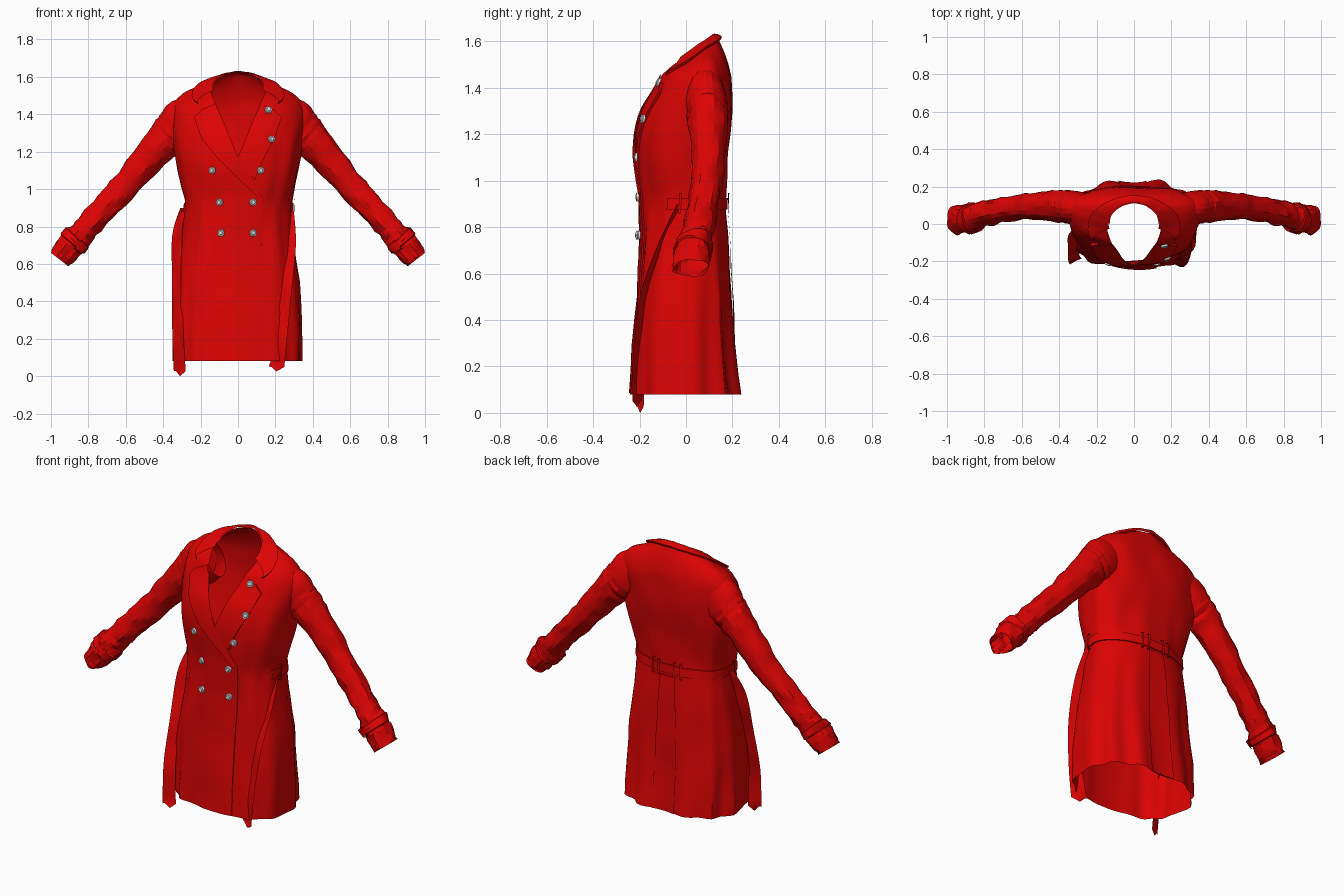
import bpy, bmesh, math
from mathutils import Vector, Matrix, noise
from mathutils.bvhtree import BVHTree

if "Cube" in bpy.data.objects:
    bpy.data.objects.remove(bpy.data.objects["Cube"])


def material(name, colour):
    m = bpy.data.materials.new(name)
    m.use_nodes = True
    m.diffuse_color = colour
    m.node_tree.nodes["Principled BSDF"].inputs["Base Color"].default_value = colour
    return m


RED = material("red cloth", (0.72, 0.001, 0.001, 1))
SILVER = material("silver button", (0.8, 0.8, 0.8, 1))


def finish(name, bm, mat=RED, angle=28):
    me = bpy.data.meshes.new(name)
    bm.to_mesh(me)
    bm.free()
    ob = bpy.data.objects.new(name, me)
    bpy.context.collection.objects.link(ob)
    me.materials.append(mat)
    bpy.ops.object.select_all(action="DESELECT")
    ob.select_set(True)
    bpy.context.view_layer.objects.active = ob
    bpy.ops.object.shade_smooth_by_angle(angle=math.radians(angle))


def skin(rows, closed=False):
    """Join rows of points into a sheet or tube."""
    bm = bmesh.new()
    vs = [[bm.verts.new(p) for p in row] for row in rows]
    n = len(vs[0])
    for a, b in zip(vs, vs[1:]):
        for i in range(n if closed else n - 1):
            j = (i + 1) % n
            bm.faces.new((a[i], a[j], b[j], b[i]))
    return bm


def spline(keys, t):
    """Catmull-Rom blend of key tuples at position t."""
    i = min(int(t), len(keys) - 2)
    f = t - i
    a, b, c, d = (keys[max(0, min(len(keys) - 1, k))] for k in range(i - 1, i + 3))
    return [q + 0.5 * f * (r - p + f * (2 * p - 5 * q + 4 * r - s + f * (3 * (q - r) + s - p)))
            for p, q, r, s in zip(a, b, c, d)]


# Torso rings: height, half width, front y, back y, widest y, tilt, squareness
RINGS = [
    (.08, .335, -.23, .225, -.02, 0, .72),
    (.4, .33, -.215, .2, -.02, 0, .75),
    (.7, .303, -.198, .185, 0, 0, .8),
    (.9, .283, -.195, .172, 0, 0, .85),
    (1, .3, -.205, .172, .01, 0, .85),
    (1.1, .322, -.218, .18, .03, 0, .85),
    (1.2, .34, -.213, .19, .05, 0, .85),
    (1.3, .35, -.19, .195, .07, 0, .85),
    (1.38, .355, -.15, .195, .08, .05, .85),
    (1.44, .345, -.125, .19, .08, .15, .9),
    (1.485, .3, -.115, .17, .06, .3, .95),
    (1.51, .23, -.11, .152, .04, .45, 1),
    (1.53, .17, -.105, .135, .02, .6, 1),
    (1.545, .13, -.1, .11, 0, .7, 1)]
TOP = len(RINGS) - 1


def level(z):
    for i, (a, b) in enumerate(zip(RINGS, RINGS[1:])):
        if z <= b[0]:
            return i + (z - a[0]) / (b[0] - a[0])


def surface(theta, v, off=0.0):
    z, hw, yf, yb, yc, tilt, p = spline(RINGS, v)
    c, s = math.cos(theta), math.sin(theta)
    # loose pleats in the skirt, fullest at the back hem
    drop = max(0, 0.85 - z) / 0.77
    off += drop * (0.012 * math.sin(theta * 11) * (1 if s > 0 else 0.4) + 0.002)
    off += 0.012 * noise.noise(Vector((c * 3, s * 3, z * 5))) * (1 if v < 9 else 0.3)
    x = math.copysign(abs(c) ** p, c) * (hw + off)
    depth = (yb - yc if s > 0 else yc - yf) + off
    y = yc + math.copysign(abs(s) ** p, s) * depth
    up = off if v > 9 else 0
    return Vector((x, y, z + tilt * y + up))


# Coat body with a V neck opening
SEG = 72
bm = skin([[surface(2 * math.pi * i / SEG, k / 3) for i in range(SEG)]
           for k in range(TOP * 3 + 1)], True)
bmesh.ops.recalc_face_normals(bm, faces=bm.faces)
BODY = BVHTree.FromBMesh(bm)
V_LOW, V_SLOPE = 1.17, 2.4
for side in (-1, 1):
    front = [f for f in bm.faces if f.calc_center_median().y < 0 and f.calc_center_median().z > 1]
    geom = front + list({e for f in front for e in f.edges}) + list({v for f in front for v in f.verts})
    bmesh.ops.bisect_plane(bm, geom=geom, plane_co=(0, 0, V_LOW),
                           plane_no=(side * V_SLOPE, 0, -1))
gone = [f for f in bm.faces for c in [f.calc_center_median()]
        if c.y < 0 and c.z > V_LOW + V_SLOPE * abs(c.x)]
bmesh.ops.delete(bm, geom=gone, context="FACES")
finish("coat_body", bm)


def on_front(x, z, off):
    hit, normal, _, _ = BODY.ray_cast(Vector((x, -1, z)), Vector((0, 1, 0)))
    if hit is None or hit.y > 0:
        return Vector((x, -.1, z)), Vector((0, -1, 0))
    if normal.y > 0:
        normal = -normal
    return hit + normal * off, normal


def patch(name, inner, outer, off_in, off_out, cols=6, steps=4):
    """Cloth panel lying on the coat front between two edge lines of (x, z)."""
    rows = []
    for k in range((len(inner) - 1) * steps + 1):
        i = min(k // steps, len(inner) - 2)
        f = k / steps - i
        a = Vector(inner[i]).lerp(Vector(inner[i + 1]), f)
        b = Vector(outer[i]).lerp(Vector(outer[i + 1]), f)
        row = []
        for c in range(cols + 1):
            q = a.lerp(b, c / cols)
            row.append(on_front(q.x, q.y, off_in + (off_out - off_in) * c / cols)[0])
        row.append(on_front(b.x, b.y, 0)[0])
        rows.append(row)
    finish(name, skin(rows))


# Lapels; the right one wraps across the chest
INNER = [(.12, 1.455), (.1, 1.41), (.058, 1.31), (0, 1.17)]
OUTER = [(.19, 1.42), (.23, 1.38), (.19, 1.27), (.12, 1.13)]
patch("left_lapel", INNER + [(.04, 1.1)], OUTER + [(.09, 1.05)], .006, .012)
patch("right_lapel", [(-x, z) for x, z in INNER] + [(.07, 1.07), (.135, .95)],
      [(-x, z) for x, z in OUTER[:3]] + [(-.11, 1.17), (.0, 1.06), (.11, .95)], .008, .014)

# Overlapping front panel
patch("front_overlap", [(-.12, .96), (-.12, .5), (-.12, .085)],
      [(.13, .96), (.12, .5), (.12, .085)], .002, .007, steps=8)

# Narrow folded collar that widens into front points
rows = []
for k in range(7):
    t = k / 6
    start = math.radians(-50 + 36 * t)
    row = []
    for i in range(49):
        base = 11.6 - 1.9 * abs(i / 24 - 1) ** 3
        theta = start + (math.pi - 2 * start) * i / 48
        row.append(surface(theta, base + (TOP - base) * t, .011 - .006 * t))
    rows.append(row)
rows.insert(0, [p - Vector((p.x * .03, p.y * .03, .011)) for p in rows[0]])
finish("collar", skin(rows))


def band(name, lo, hi, heights, off, n):
    """Raised strip following the coat between two angles."""
    prof = [(heights[0], 0)] + [(z, off) for z in heights] + [(heights[-1], 0)]
    lo, hi = math.radians(lo), math.radians(hi)
    finish(name, skin([[surface(lo + (hi - lo) * i / n, level(z), o) for i in range(n + 1)]
                       for z, o in prof]))


# Belt around the sides and back, its loops, and the back vent flap
band("belt", -20, 200, (.87, .92), .007, 50)
for k, deg in enumerate((-5, 76, 83, 97, 104, 185)):
    band("belt_loop_%d" % k, deg - 1.2, deg + 1.2, (.85, .94), .014, 2)
band("back_vent", 84, 98, [.081 + .077 * k for k in range(11)], .008, 6)


# Hanging belt ends
def strap(name, path, width):
    rows = []
    for k in range(25):
        x, y, z, w = spline(path, k / 24 * (len(path) - 1))
        side = Vector((.9, -.45 if x > 0 else .45, 0)).normalized() * w * width
        wave = Vector((0, .008 * math.sin(k * .9), 0))
        c = Vector((x, y, z))
        rows.append([c - side, c + wave, c + side])
    rows[-1][0].z += .04
    rows[-1][2].z += .03
    finish(name, skin(rows))


strap("right_belt_end", [(-.295, .0, .9, .5), (-.325, -.05, .75, 1), (-.325, -.12, .5, 1),
                         (-.322, -.18, .25, 1.1), (-.31, -.2, 0, 1.2)], .03)
strap("left_belt_end", [(.283, -.03, .9, .5), (.283, -.11, .72, 1), (.265, -.185, .5, 1),
                        (.235, -.212, .25, 1.2), (.205, -.21, .025, 1.5)], .03)

# Sleeve centre line: x, y, z, radius across, radius front to back
ARM = [(.2, .08, 1.4, .1, .07), (.285, .083, 1.36, .128, .088), (.345, .09, 1.305, .112, .09),
       (.42, .095, 1.235, .094, .083), (.56, .095, 1.07, .077, .07), (.7, .075, .915, .07, .066),
       (.82, .05, .78, .067, .068), (.885, .03, .71, .074, .076), (.953, .025, .623, .061, .078)]
LAST = len(ARM) - 1


def arm_ring(t, sign, grow=0.0, n=20):
    x, y, z, ra, rb = spline(ARM, t)
    ahead, behind = spline(ARM, min(t + .1, LAST)), spline(ARM, max(t - .1, 0))
    d = Vector((ahead[0] - behind[0], 0, ahead[2] - behind[2])).normalized()
    across = Vector((-d.z, 0, d.x))
    ring = []
    for i in range(n):
        a = 2 * math.pi * i / n
        # diagonal creases that deepen toward the wrist
        crease = noise.noise(Vector((math.cos(a) * 1.7, math.sin(a) * 1.7 + t, t * 3)))
        r = 1 + crease * (.05 + .025 * t) * min(max(t - 1, 0), 1)
        p = Vector((x, y, z)) + across * math.cos(a) * (ra * r + grow)
        p.y += math.sin(a) * (rb * r + grow)
        ring.append(Vector((p.x * sign, p.y, p.z)))
    return ring


for sign, label in ((1, "left"), (-1, "right")):
    tube = skin([arm_ring(LAST * k / 48, sign) for k in range(49)], True)
    bmesh.ops.recalc_face_normals(tube, faces=tube.faces)
    finish(label + "_sleeve", tube, angle=18)
    # Cuff strap and its buckle tab
    finish(label + "_cuff_strap", skin([arm_ring(t, sign, g) for t, g in
           ((6.55, 0), (6.6, .007), (7, .007), (7.05, 0))], True))
    tab = [arm_ring(t, sign, g)[12:15] for t, g in ((6.45, 0), (6.5, .014), (7.1, .014), (7.15, 0))]
    finish(label + "_cuff_tab", skin(tab))

# Buttons: three pairs, plus two on the left lapel
SPOTS = [(-.135, 1.1), (.12, 1.1), (-.095, .93), (.08, .93), (-.09, .765), (.08, .765),
         (.16, 1.42), (.175, 1.265)]
for k, (x, z) in enumerate(SPOTS):
    pos, normal = on_front(x, z, .013)
    turn = Matrix.Translation(pos) @ normal.to_track_quat("Z", "Y").to_matrix().to_4x4()
    bm = bmesh.new()
    for r1, r2, h, depth in ((.02, .018, 0, .009), (.013, .009, .006, .004)):
        bmesh.ops.create_cone(bm, cap_ends=True, segments=12, radius1=r1, radius2=r2, depth=depth,
                              matrix=turn @ Matrix.Translation((0, 0, h)))
    finish("button_%d" % k, bm, SILVER)
